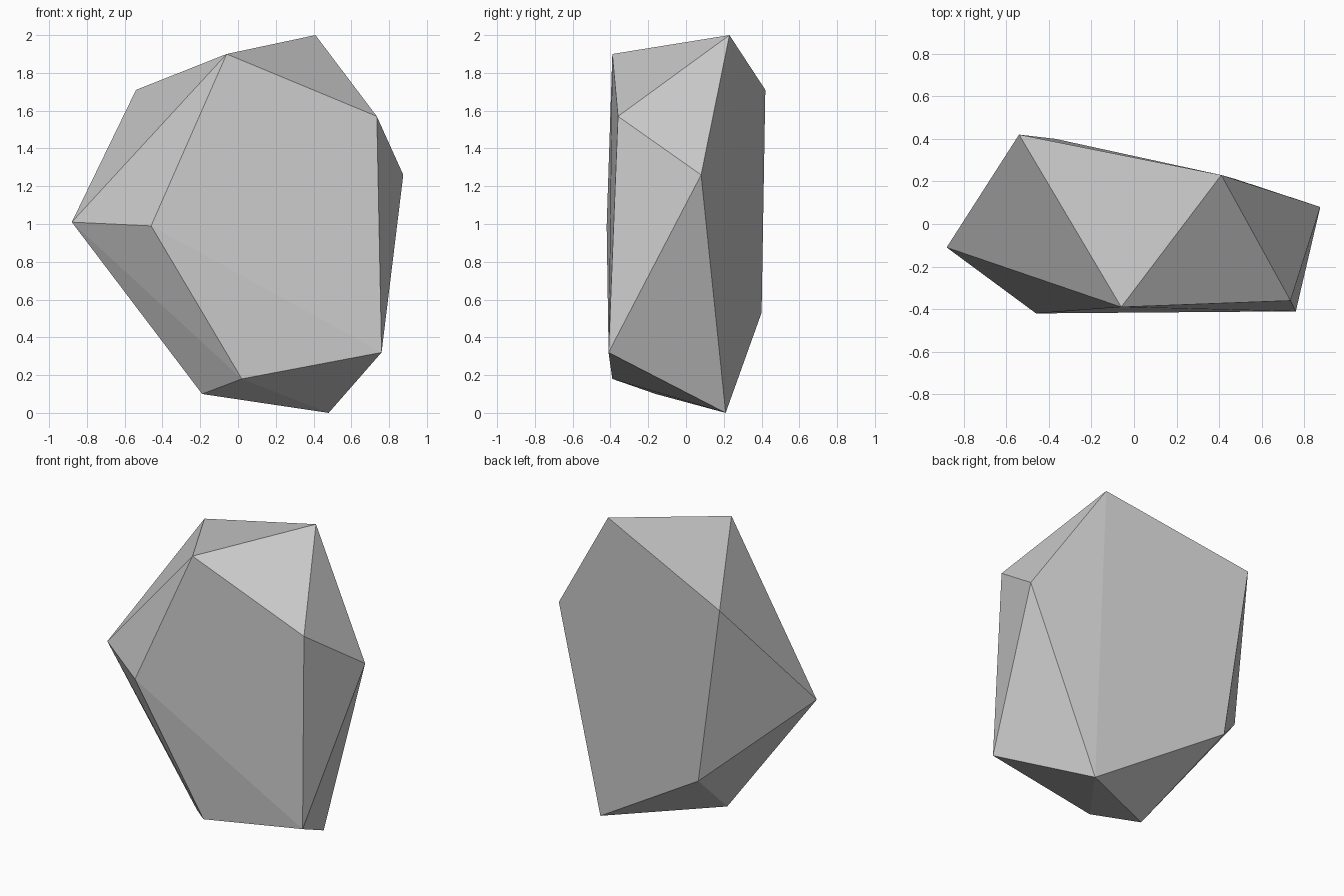
import bpy
import bmesh
from math import radians

cube = bpy.data.objects.get("Cube")
if cube:
    bpy.data.objects.remove(cube, do_unlink=True)

# Stone colour
stone = bpy.data.materials.new("grey_stone")
stone.use_nodes = True
colour = (0.6, 0.6, 0.6, 1)
stone.diffuse_color = colour
stone.node_tree.nodes["Principled BSDF"].inputs["Base Color"].default_value = colour

# Corners of the faceted boulder, grouped by where they sit
crown = [(-0.06, -0.39, 1.90), (0.41, 0.23, 2.0), (-0.54, 0.42, 1.71)]
flanks = [(-0.88, -0.11, 1.01), (-0.46, -0.42, 0.99),
          (0.735, -0.36, 1.57), (0.875, 0.08, 1.26)]
foot = [(0.76, -0.41, 0.32), (0.02, -0.39, 0.18), (-0.19, -0.16, 0.10),
        (0.48, 0.21, 0.0), (-0.37, 0.40, 0.53)]

# Wrap the corners in a convex skin and merge the nearly flat facets
bm = bmesh.new()
for corner in crown + flanks + foot:
    bm.verts.new(corner)
bmesh.ops.convex_hull(bm, input=bm.verts[:])
bmesh.ops.dissolve_limit(bm, angle_limit=radians(2.5),
                         verts=bm.verts[:], edges=bm.edges[:])
bmesh.ops.recalc_face_normals(bm, faces=bm.faces[:])

mesh = bpy.data.meshes.new("boulder")
bm.to_mesh(mesh)
bm.free()
mesh.materials.append(stone)
boulder = bpy.data.objects.new("boulder", mesh)
bpy.context.collection.objects.link(boulder)
